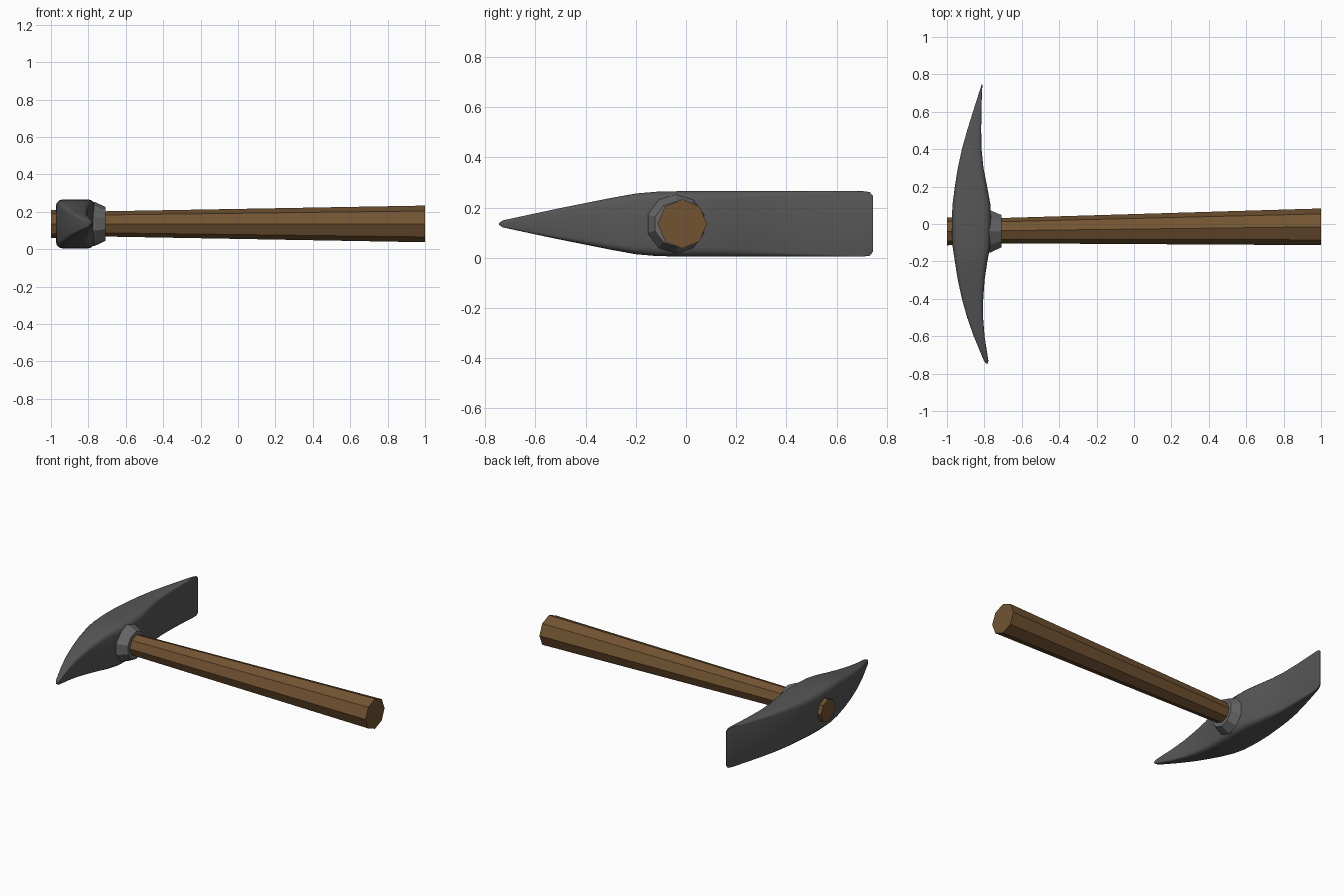
import bpy, bmesh, math

if "Cube" in bpy.data.objects:
    bpy.data.objects.remove(bpy.data.objects["Cube"])

ZC = 0.135  # height of the tool's axis


def material(name, rgb):
    m = bpy.data.materials.new(name)
    m.diffuse_color = (*rgb, 1)
    m.use_nodes = True
    m.node_tree.nodes["Principled BSDF"].inputs["Base Color"].default_value = m.diffuse_color
    return m


wood = material("brown wood", (0.17, 0.088, 0.032))
iron = material("dark iron", (0.095, 0.095, 0.095))
steel = material("grey collar", (0.14, 0.14, 0.145))


def loft(name, rings, mat):
    """Skin a list of equal-length rings and cap both ends."""
    bm = bmesh.new()
    loops = [[bm.verts.new(p) for p in r] for r in rings]
    for a, b in zip(loops, loops[1:]):
        n = len(a)
        for i in range(n):
            bm.faces.new((a[i], a[(i + 1) % n], b[(i + 1) % n], b[i]))
    bm.faces.new(loops[0])
    bm.faces.new(loops[-1])
    bmesh.ops.recalc_face_normals(bm, faces=bm.faces)
    me = bpy.data.meshes.new(name)
    bm.to_mesh(me)
    bm.free()
    me.materials.append(mat)
    ob = bpy.data.objects.new(name, me)
    bpy.context.collection.objects.link(ob)
    return ob


def polygon(x, y, r, n):
    """Regular polygon facing x, one corner straight up."""
    return [(x, y + r * math.sin(2 * math.pi * i / n),
             ZC + r * math.cos(2 * math.pi * i / n)) for i in range(n)]


# Handle: octagonal, widening towards the grip end
loft("handle", [polygon(-0.74, -0.036, 0.067, 8), polygon(1.0, -0.015, 0.098, 8)], wood)
# Stub of the handle poking out behind the head
loft("handle_stub", [polygon(-1.0, -0.039, 0.075, 8), polygon(-0.74, -0.036, 0.067, 8)], wood)
# Collar between handle and head
loft("collar", [polygon(-0.84, -0.04, 0.12, 10), polygon(-0.766, -0.04, 0.118, 10),
                polygon(-0.708, -0.038, 0.09, 10)], steel)

# Head stations: y, outer x, inner x, half height
stations = [
    (-0.745, -0.792, -0.780, 0.004),
    (-0.73, -0.803, -0.779, 0.014),
    (-0.60, -0.857, -0.799, 0.042),
    (-0.50, -0.892, -0.807, 0.063),
    (-0.40, -0.920, -0.806, 0.083),
    (-0.30, -0.942, -0.799, 0.103),
    (-0.20, -0.958, -0.784, 0.121),
    (-0.12, -0.970, -0.769, 0.128),
    (0.0, -0.974, -0.765, 0.131),
    (0.10, -0.971, -0.767, 0.131),
    (0.20, -0.958, -0.785, 0.131),
    (0.30, -0.942, -0.805, 0.131),
    (0.40, -0.920, -0.815, 0.131),
    (0.50, -0.892, -0.817, 0.131),
    (0.60, -0.861, -0.816, 0.131),
    (0.70, -0.829, -0.813, 0.131),
    (0.732, -0.819, -0.811, 0.127),
    (0.745, -0.815, -0.810, 0.112),
]


def head_ring(y, xo, xi, h):
    """Rectangle with rounded corners across the head."""
    cx, w = (xo + xi) / 2, (xi - xo) / 2
    c = 0.35 * min(w, h)
    pts = []
    for k, (sx, sz) in enumerate([(1, 1), (-1, 1), (-1, -1), (1, -1)]):
        for j in range(4):
            a = math.radians(90 * k + 30 * j)
            pts.append((cx + sx * (w - c) + c * math.cos(a), y,
                        ZC + sz * (h - c) + c * math.sin(a)))
    return pts


# Pick and adze head
head = loft("head", [head_ring(*s) for s in stations], iron)
bpy.context.view_layer.objects.active = head
head.select_set(True)
bpy.ops.object.shade_smooth_by_angle(angle=math.radians(35))
